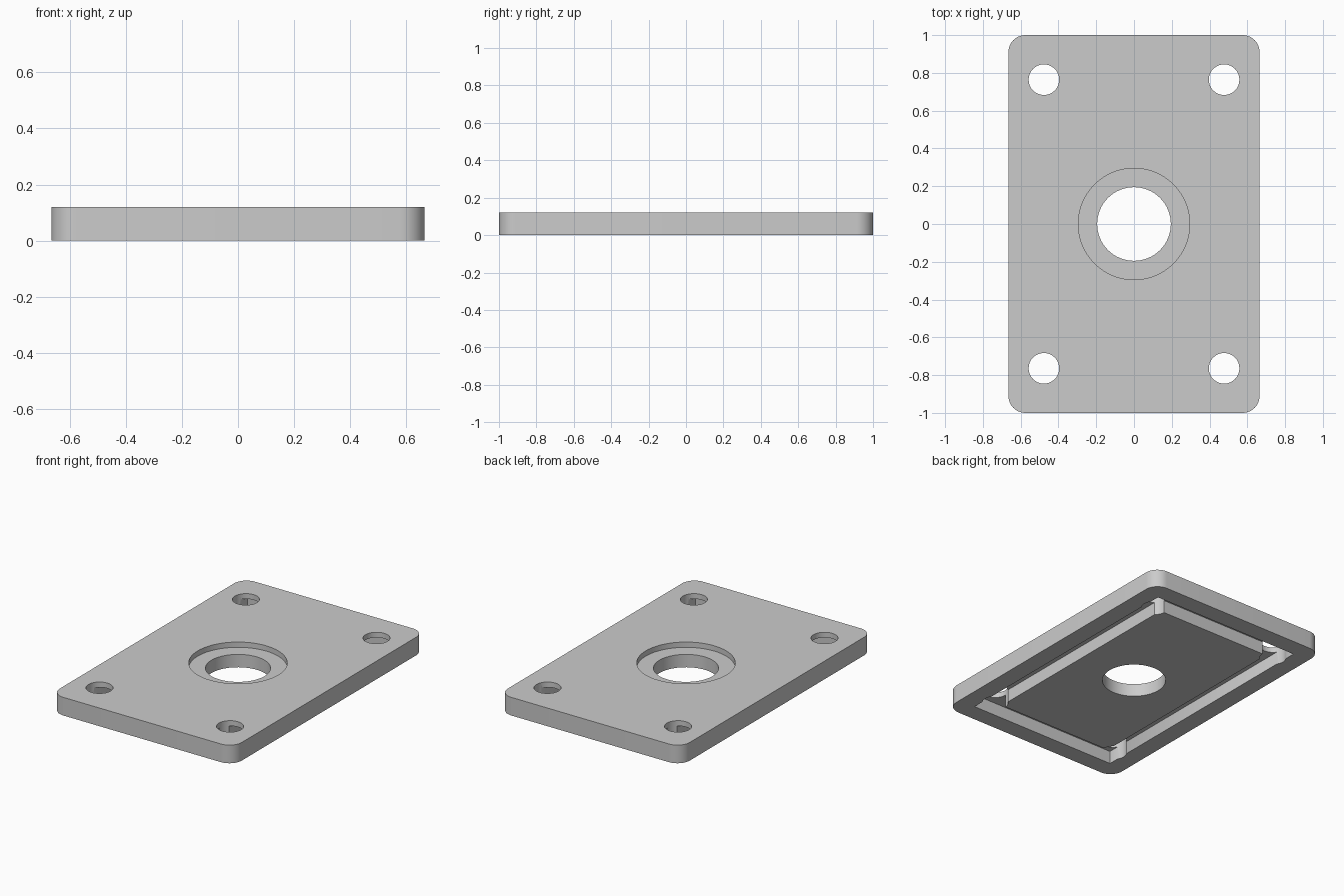
import bpy, bmesh
from math import cos, sin, pi, radians

cube = bpy.data.objects.get("Cube")
if cube:
    bpy.data.objects.remove(cube, do_unlink=True)

HX, HY, H = 0.665, 1.0, 0.12      # plate half sizes and height
CORNER = 0.09                     # outer corner radius
STEP = 0.085                      # groove ceiling and bore seat height

grey = bpy.data.materials.new("plain grey")
grey.use_nodes = True
grey.diffuse_color = (0.6, 0.6, 0.6, 1)
grey.node_tree.nodes["Principled BSDF"].inputs["Base Color"].default_value = (0.6, 0.6, 0.6, 1)


def prism(name, outline, z0, z1):
    """Extrude a closed outline from z0 up to z1."""
    bm = bmesh.new()
    base = bm.faces.new([bm.verts.new((x, y, z0)) for x, y in outline])
    top = bmesh.ops.extrude_face_region(bm, geom=[base])["geom"]
    bmesh.ops.translate(bm, vec=(0, 0, z1 - z0),
                        verts=[v for v in top if isinstance(v, bmesh.types.BMVert)])
    bmesh.ops.recalc_face_normals(bm, faces=bm.faces)
    mesh = bpy.data.meshes.new(name)
    bm.to_mesh(mesh)
    bm.free()
    mesh.materials.append(grey)
    obj = bpy.data.objects.new(name, mesh)
    bpy.context.collection.objects.link(obj)
    return obj


def circle(x, y, r, n):
    return [(x + r * cos(2 * pi * i / n), y + r * sin(2 * pi * i / n)) for i in range(n)]


def rectangle(hx, hy):
    return [(-hx, -hy), (hx, -hy), (hx, hy), (-hx, hy)]


def rounded_rectangle(hx, hy, r, steps=10):
    points = []
    for k, (sx, sy) in enumerate([(1, 1), (-1, 1), (-1, -1), (1, -1)]):
        for i in range(steps + 1):
            a = (k + i / steps) * pi / 2
            points.append((sx * (hx - r) + r * cos(a), sy * (hy - r) + r * sin(a)))
    return points


def boolean(target, cutter, operation="DIFFERENCE"):
    """Apply a boolean and discard the helper."""
    mod = target.modifiers.new("cut", "BOOLEAN")
    mod.operation = operation
    mod.solver = "EXACT"
    mod.object = cutter
    bpy.context.view_layer.objects.active = target
    bpy.ops.object.modifier_apply(modifier=mod.name)
    bpy.data.objects.remove(cutter, do_unlink=True)


# Rounded plate
plate = prism("mounting_plate", rounded_rectangle(HX, HY, CORNER), 0, H)

# Groove under the plate, leaving an outer rim and a raised centre panel
groove = prism("groove_cutter", rectangle(HX - 0.12, HY - 0.12), -0.1, STEP)
boolean(groove, prism("panel_keeper", rectangle(HX - 0.24, HY - 0.24), -0.2, H + 0.1))
boolean(plate, groove)

# Centre bore with a shallow seat on top
boolean(plate, prism("seat_cutter", circle(0, 0, 0.295, 64), STEP, H + 0.1))
boolean(plate, prism("bore_cutter", circle(0, 0, 0.195, 64), -0.1, H + 0.1))

# Four corner screw holes
for sx in (-1, 1):
    for sy in (-1, 1):
        boolean(plate, prism("screw_cutter", circle(sx * 0.477, sy * 0.764, 0.081, 32), -0.1, H + 0.1))

# Smooth the round walls, keep edges sharp
bpy.ops.object.select_all(action="DESELECT")
plate.select_set(True)
bpy.context.view_layer.objects.active = plate
bpy.ops.object.shade_smooth_by_angle(angle=radians(30))
